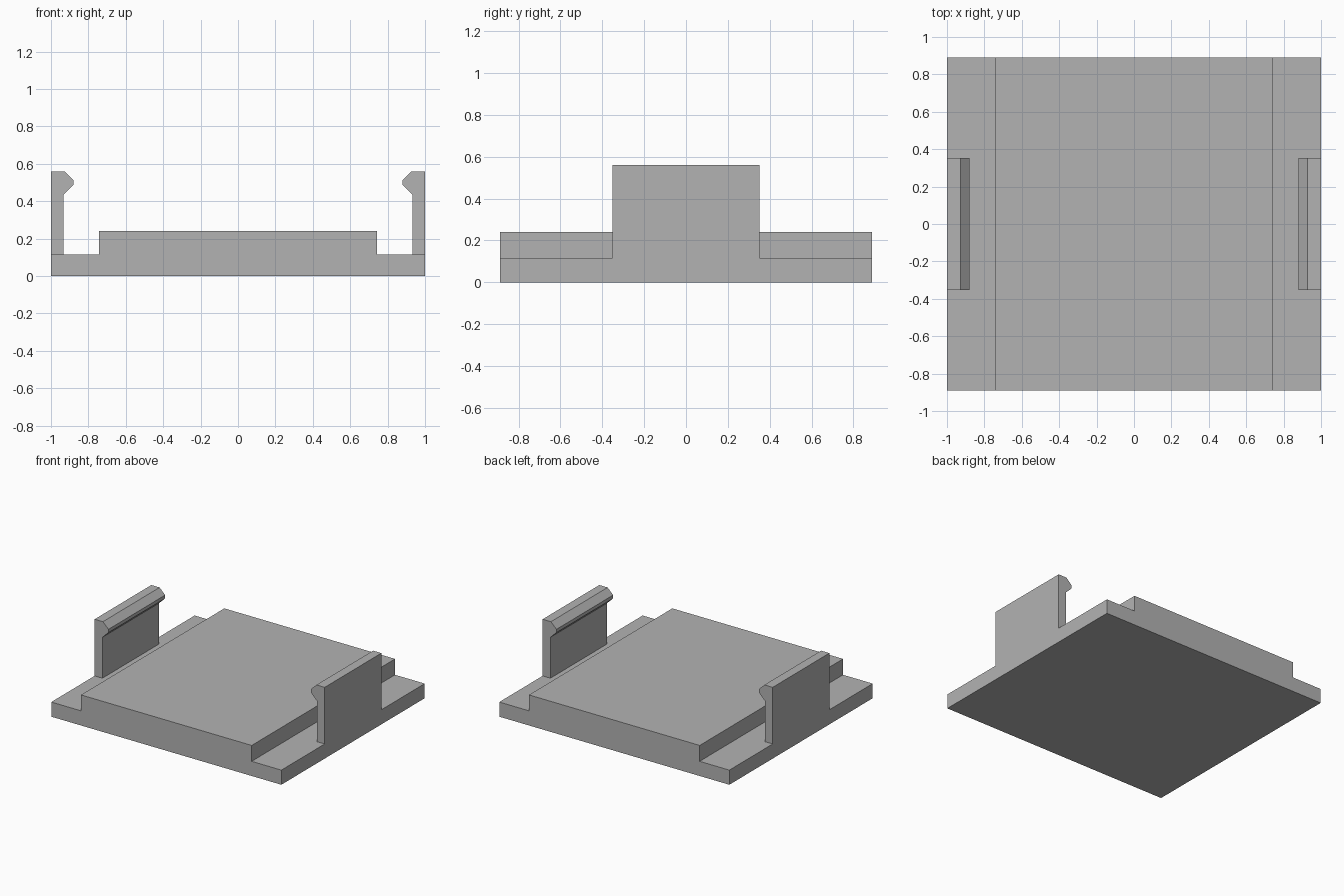
import bpy
import bmesh

cube = bpy.data.objects.get("Cube")
if cube:
    bpy.data.objects.remove(cube, do_unlink=True)

grey = bpy.data.materials.new("plain grey")
grey.use_nodes = True
colour = (0.45, 0.45, 0.45, 1)
grey.diffuse_color = colour
grey.node_tree.nodes["Principled BSDF"].inputs["Base Color"].default_value = colour


def extrude_profile(name, profile, half_depth):
    """Extrude an x-z outline along y, centred on y = 0."""
    bm = bmesh.new()
    face = bm.faces.new([bm.verts.new((x, -half_depth, z)) for x, z in profile])
    result = bmesh.ops.extrude_face_region(bm, geom=[face])
    moved = [v for v in result["geom"] if isinstance(v, bmesh.types.BMVert)]
    bmesh.ops.translate(bm, verts=moved, vec=(0, 2 * half_depth, 0))
    bmesh.ops.recalc_face_normals(bm, faces=bm.faces)
    mesh = bpy.data.meshes.new(name)
    bm.to_mesh(mesh)
    bm.free()
    mesh.materials.append(grey)
    obj = bpy.data.objects.new(name, mesh)
    bpy.context.collection.objects.link(obj)
    return obj


ledge, deck, step = 0.115, 0.24, 0.742

# Stepped base plate with a raised centre
half = [(1, 0), (1, ledge), (step, ledge), (step, deck)]
extrude_profile("base_plate", half + [(-x, z) for x, z in reversed(half)], 0.89)

# Upright clips with inward-facing hooked tips
clip = [(1, ledge), (1, 0.56), (0.928, 0.56), (0.88, 0.513),
        (0.88, 0.487), (0.932, 0.436), (0.932, ledge)]
for name, side in (("left_clip", 1), ("right_clip", -1)):
    extrude_profile(name, [(side * x, z) for x, z in clip], 0.352)
